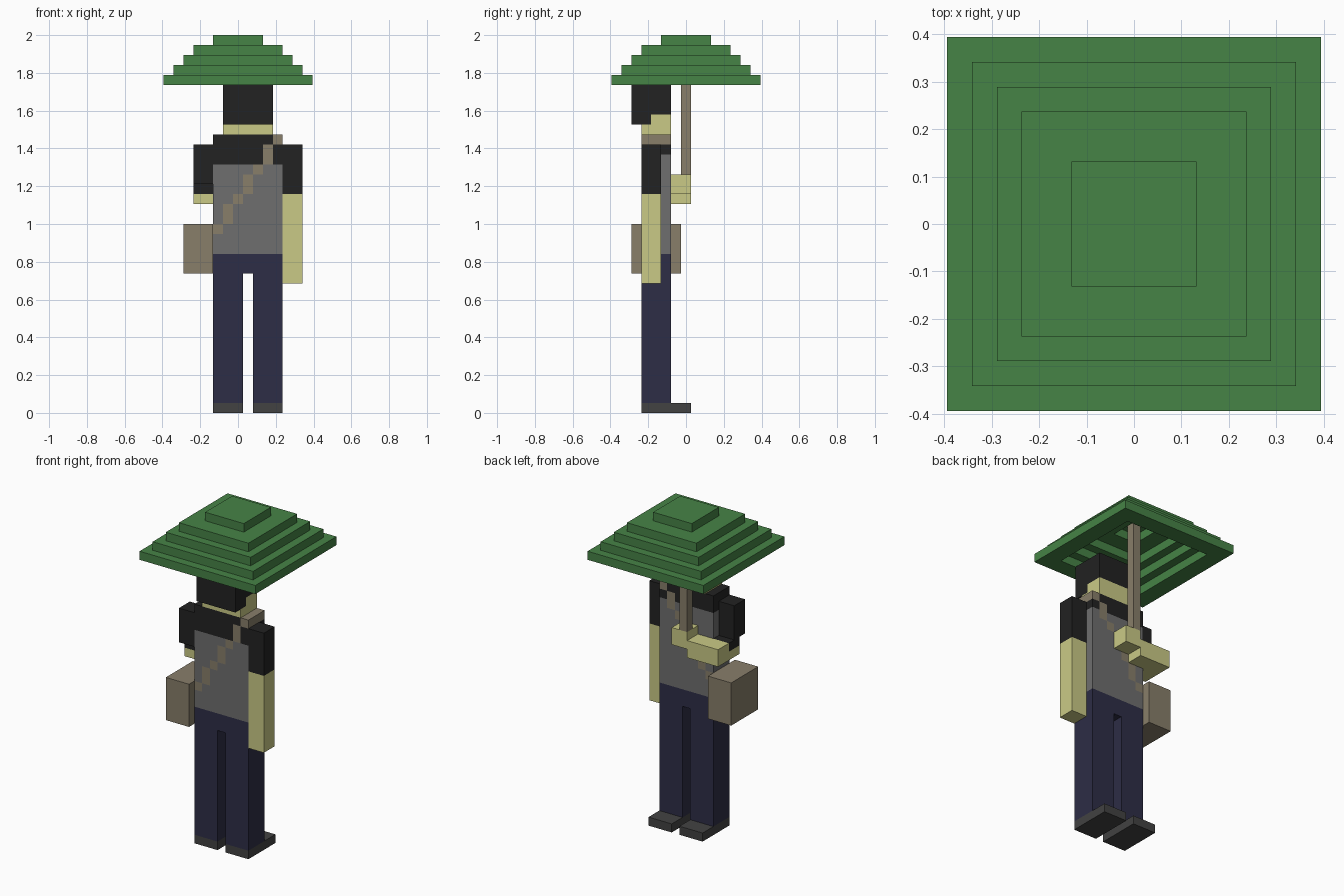
import bpy, bmesh

if "Cube" in bpy.data.objects:
    bpy.data.objects.remove(bpy.data.objects["Cube"])

U = 2 / 38  # one block; all positions below are in blocks


def material(name, r, g, b):
    m = bpy.data.materials.new(name)
    lin = [((c / 255 + 0.055) / 1.055) ** 2.4 if c > 10 else c / 3295 for c in (r, g, b)]
    m.diffuse_color = (*lin, 1)
    m.use_nodes = True
    m.node_tree.nodes["Principled BSDF"].inputs["Base Color"].default_value = m.diffuse_color
    return m


GREEN = material("green", 70, 131, 70)
BLACK = material("black", 34, 34, 34)
SKIN = material("pale yellow skin", 202, 202, 134)
BROWN = material("brown", 136, 126, 106)
GREY = material("grey", 110, 110, 110)
NAVY = material("navy", 45, 45, 70)
SHOE = material("dark grey", 66, 66, 66)


def finish(name, bm, mats):
    bmesh.ops.remove_doubles(bm, verts=bm.verts, dist=1e-5)
    bmesh.ops.recalc_face_normals(bm, faces=bm.faces)
    bmesh.ops.scale(bm, vec=(U, U, U), verts=bm.verts)
    me = bpy.data.meshes.new(name)
    bm.to_mesh(me)
    bm.free()
    for m in mats:
        me.materials.append(m)
    ob = bpy.data.objects.new(name, me)
    bpy.context.collection.objects.link(ob)
    return ob


def block(name, lo, hi, mats, rule=None):
    """Box; with a rule it is split into unit faces coloured by rule(centre, axis, side)."""
    bm = bmesh.new()
    size = [h - l for l, h in zip(lo, hi)]
    step = [1, 1, 1] if rule else size
    for ax in range(3):
        b, c = [i for i in range(3) if i != ax]
        for side in (0, 1):
            for i in range(round(size[b] / step[b])):
                for j in range(round(size[c] / step[c])):
                    verts, mid = [], [0, 0, 0]
                    for di, dj in ((0, 0), (1, 0), (1, 1), (0, 1)):
                        p = [0, 0, 0]
                        p[ax] = (lo, hi)[side][ax]
                        p[b] = lo[b] + (i + di) * step[b]
                        p[c] = lo[c] + (j + dj) * step[c]
                        verts.append(bm.verts.new(p))
                        mid = [m + q / 4 for m, q in zip(mid, p)]
                    f = bm.faces.new(verts)
                    if rule:
                        f.material_index = rule(mid, ax, side)
    return finish(name, bm, mats)


def ring(name, outer, inner, z, mat):
    """Square ring, one block high."""
    bm = bmesh.new()
    rows = []
    for r, h in ((outer, z), (outer, z + 1), (inner, z + 1), (inner, z)):
        rows.append([bm.verts.new((sx * r, sy * r, h))
                     for sx, sy in ((-1, -1), (1, -1), (1, 1), (-1, 1))])
    for k in range(4):
        a, b = rows[k], rows[(k + 1) % 4]
        for i in range(4):
            j = (i + 1) % 4
            bm.faces.new((a[i], a[j], b[j], b[i]))
    return finish(name, bm, [mat])


# umbrella canopy: hollow stepped rings and a solid cap
for i, (o, n) in enumerate(((7.5, 5.5), (6.5, 4.5), (5.5, 3.5), (4.5, 1.5))):
    ring(f"canopy_tier_{i + 1}", o, n, 33 + i, GREEN)
block("canopy_cap", (-2.5, -2.5, 37), (2.5, 2.5, 38), [GREEN])
block("umbrella_pole", (-.5, -.5, 24), (.5, .5, 37), [BROWN])


# head: hair above, skin low on the face side
def head_rule(p, ax, side):
    return 1 if p[2] < 30 and p[1] > -3.5 and ax != 2 else 0


block("head", (-1.5, -5.5, 29), (3.5, -1.5, 33), [BLACK, SKIN], head_rule)
block("neck", (-1.5, -4.5, 28), (3.5, -1.5, 29), [SKIN])

# torso: grey shirt, black yoke, diagonal strap
STRAP = [(18, 19), (19, 21), (21, 22), (22, 24), (24, 25), (25, 27), (27, 28)]


def torso_rule(p, ax, side):
    x, y, z = p
    if ax == 1:
        z0, z1 = STRAP[int(x + 2.5)]
        if z0 < z < z1:
            return 2
    elif z > 27 and x > 3.5:
        return 2
    return 1 if z > (26 if y > -2.5 else 25) else 0


block("torso", (-2.5, -4.5, 16), (4.5, -1.5, 28), [GREY, BLACK, BROWN], torso_rule)

# lowered arm
block("lowered_sleeve", (4.5, -4.5, 22), (6.5, -2.5, 27), [BLACK])
block("lowered_forearm", (4.5, -4.5, 13), (6.5, -2.5, 22), [SKIN])

# raised arm holding the pole
block("raised_sleeve", (-4.5, -4.5, 23), (-2.5, -2.5, 27), [BLACK])
block("raised_elbow", (-4.5, -3.5, 22), (-2.5, -1.5, 23), [BLACK])
block("raised_elbow_skin", (-4.5, -3.5, 21), (-2.5, -1.5, 22), [SKIN])
block("raised_forearm", (-4.5, -1.5, 21), (-.5, .5, 23), [SKIN])
block("raised_hand", (-.5, -1.5, 22), (1.5, .5, 24), [SKIN])

# shoulder bag
block("bag", (-5.5, -5.5, 14), (-2.5, -.5, 19), [BROWN])

# hips, legs and shoes
block("hips", (-2.5, -4.5, 14), (4.5, -1.5, 16), [NAVY])
for side, x in (("left", -2.5), ("right", 1.5)):
    block(side + "_leg", (x, -4.5, 1), (x + 3, -1.5, 14), [NAVY])
    block(side + "_shoe", (x, -4.5, 0), (x + 3, .5, 1), [SHOE])
